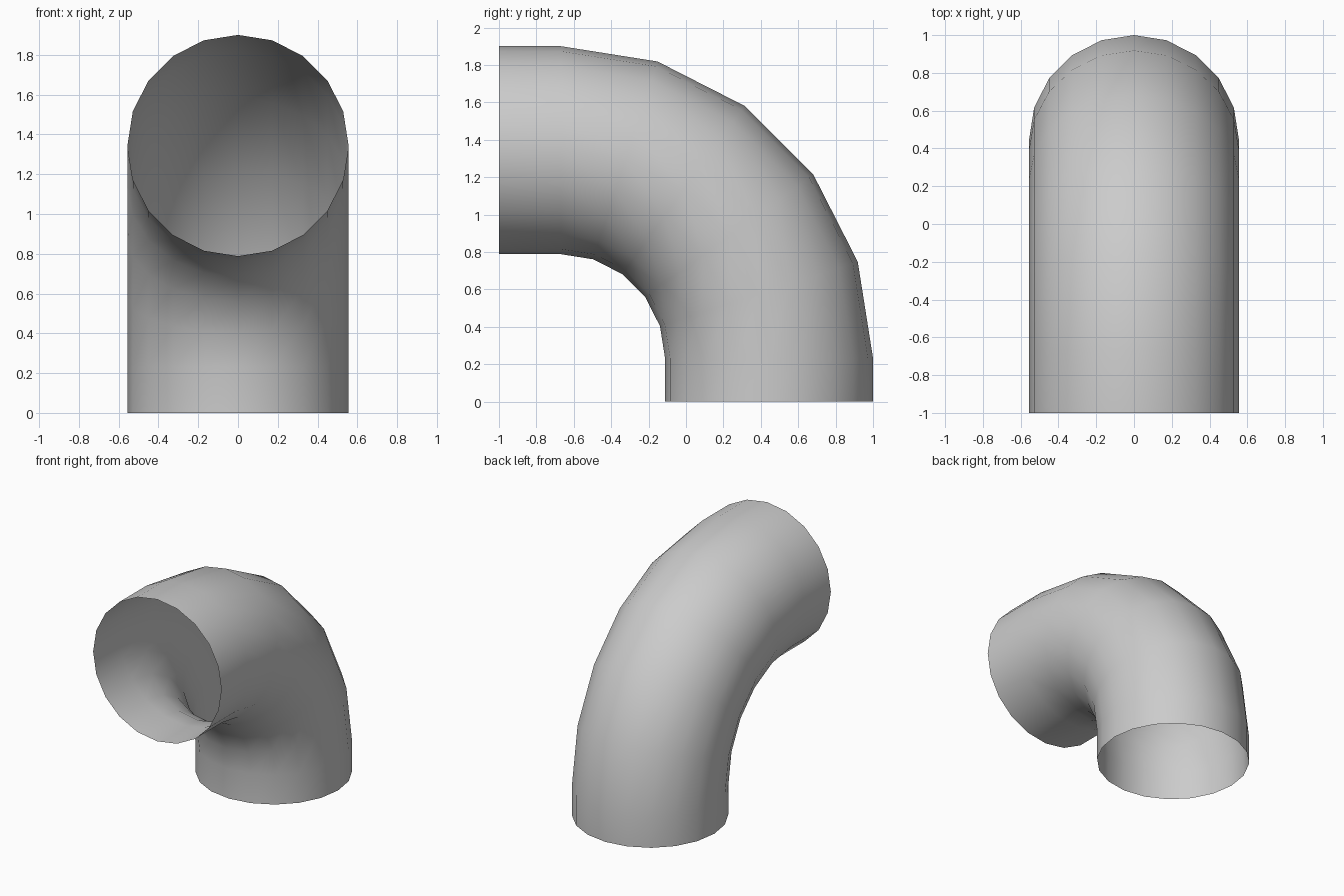
import bpy, bmesh
from math import sin, cos, pi, radians

if "Cube" in bpy.data.objects:
    bpy.data.objects.remove(bpy.data.objects["Cube"])

SIDES, R = 20, 0.556           # pipe cross-section
BEND_R, STEPS = 1.112, 5       # centreline radius and segments of the bend
CY, CZ = -0.668, 0.232         # centre of the bend

# Stations along the pipe: (centre y, centre z, bend angle)
stations = [(CY + BEND_R, 0.0, 0.0)]
for i in range(STEPS + 1):
    a = pi / 2 * i / STEPS
    stations.append((CY + BEND_R * cos(a), CZ + BEND_R * sin(a), a))
stations.append((-1.0, CZ + BEND_R, pi / 2))

# Open-ended elbow, thin wall, rings bridged with quads
bm = bmesh.new()
rings = []
for y, z, a in stations:
    ring = []
    for k in range(SIDES):
        t = 2 * pi * k / SIDES
        out = R * cos(t)
        ring.append(bm.verts.new((R * sin(t), y + out * cos(a), z + out * sin(a))))
    rings.append(ring)
for lo, hi in zip(rings, rings[1:]):
    for k in range(SIDES):
        n = (k + 1) % SIDES
        bm.faces.new((lo[n], lo[k], hi[k], hi[n]))

# Make the faces point outward
bm.normal_update()
f = bm.faces[:][0]
c = f.calc_center_median()
if f.normal.y * (c.y - stations[0][0]) + f.normal.x * c.x < 0:
    bmesh.ops.reverse_faces(bm, faces=bm.faces[:])

mesh = bpy.data.meshes.new("pipe_elbow")
bm.to_mesh(mesh)
bm.free()
pipe = bpy.data.objects.new("pipe_elbow", mesh)
bpy.context.collection.objects.link(pipe)
bpy.context.view_layer.objects.active = pipe
pipe.select_set(True)
bpy.ops.object.shade_smooth_by_angle(angle=radians(40))
